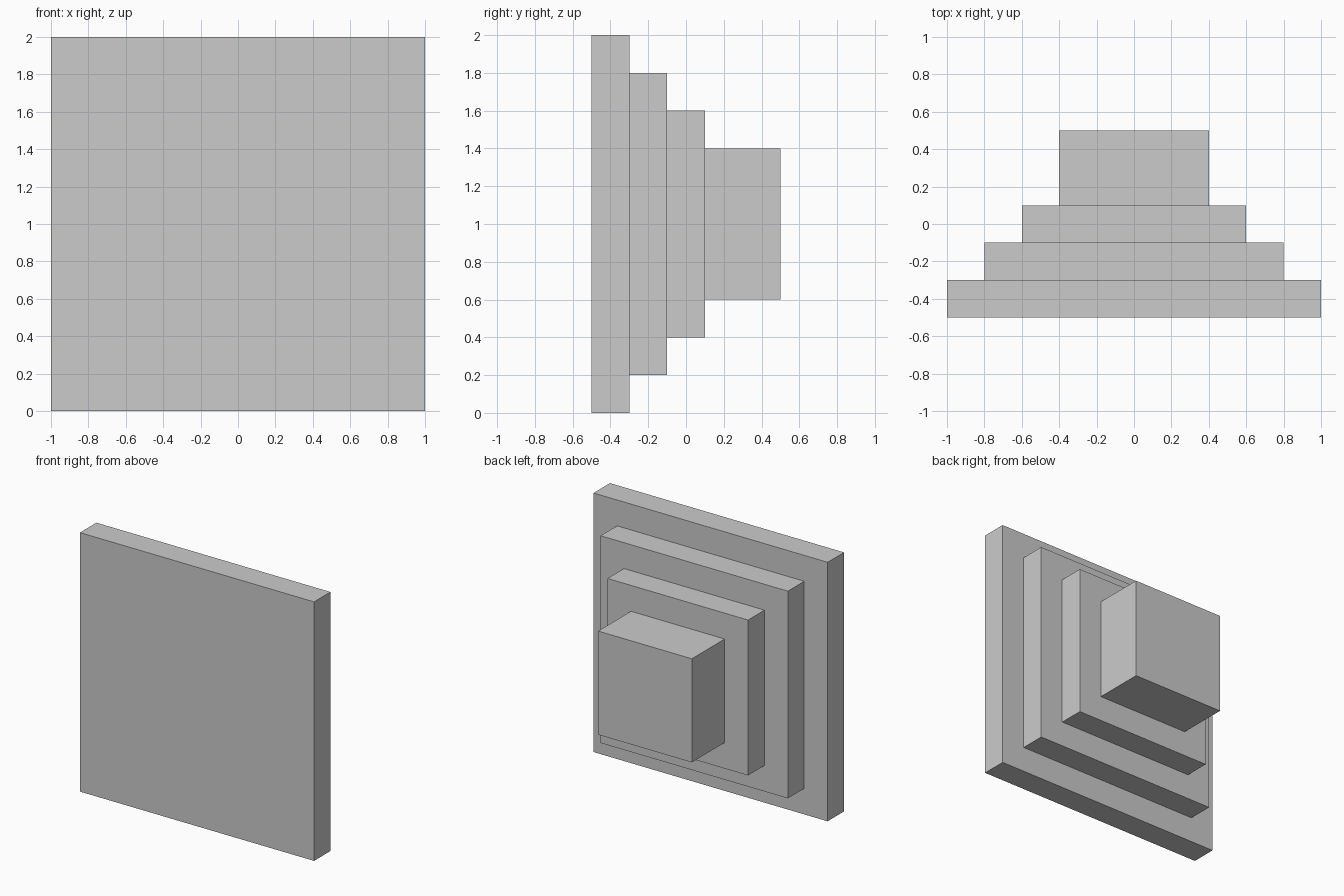
import bpy, bmesh

if "Cube" in bpy.data.objects:
    bpy.data.objects.remove(bpy.data.objects["Cube"])

# Stepped block: (half width, y start, y end) for each square tier, front to back
TIERS = [(1.0, -0.5, -0.3), (0.8, -0.3, -0.1), (0.6, -0.1, 0.1), (0.4, 0.1, 0.5)]
CENTRE_Z = 1.0


def square_ring(bm, half, y):
    corners = ((-1, -1), (1, -1), (1, 1), (-1, 1))
    return [bm.verts.new((sx * half, y, CENTRE_Z + sz * half)) for sx, sz in corners]


bm = bmesh.new()

# Two square rings per tier, joined into one closed stepped surface
rings = [square_ring(bm, half, y) for half, y0, y1 in TIERS for y in (y0, y1)]
for a, b in zip(rings, rings[1:]):
    for i in range(4):
        j = (i + 1) % 4
        bm.faces.new((a[i], a[j], b[j], b[i]))

# Front and back caps
bm.faces.new(rings[0])
bm.faces.new(rings[-1])
bmesh.ops.recalc_face_normals(bm, faces=bm.faces)

mesh = bpy.data.meshes.new("stepped_block")
bm.to_mesh(mesh)
bm.free()
bpy.context.collection.objects.link(bpy.data.objects.new("stepped_block", mesh))
